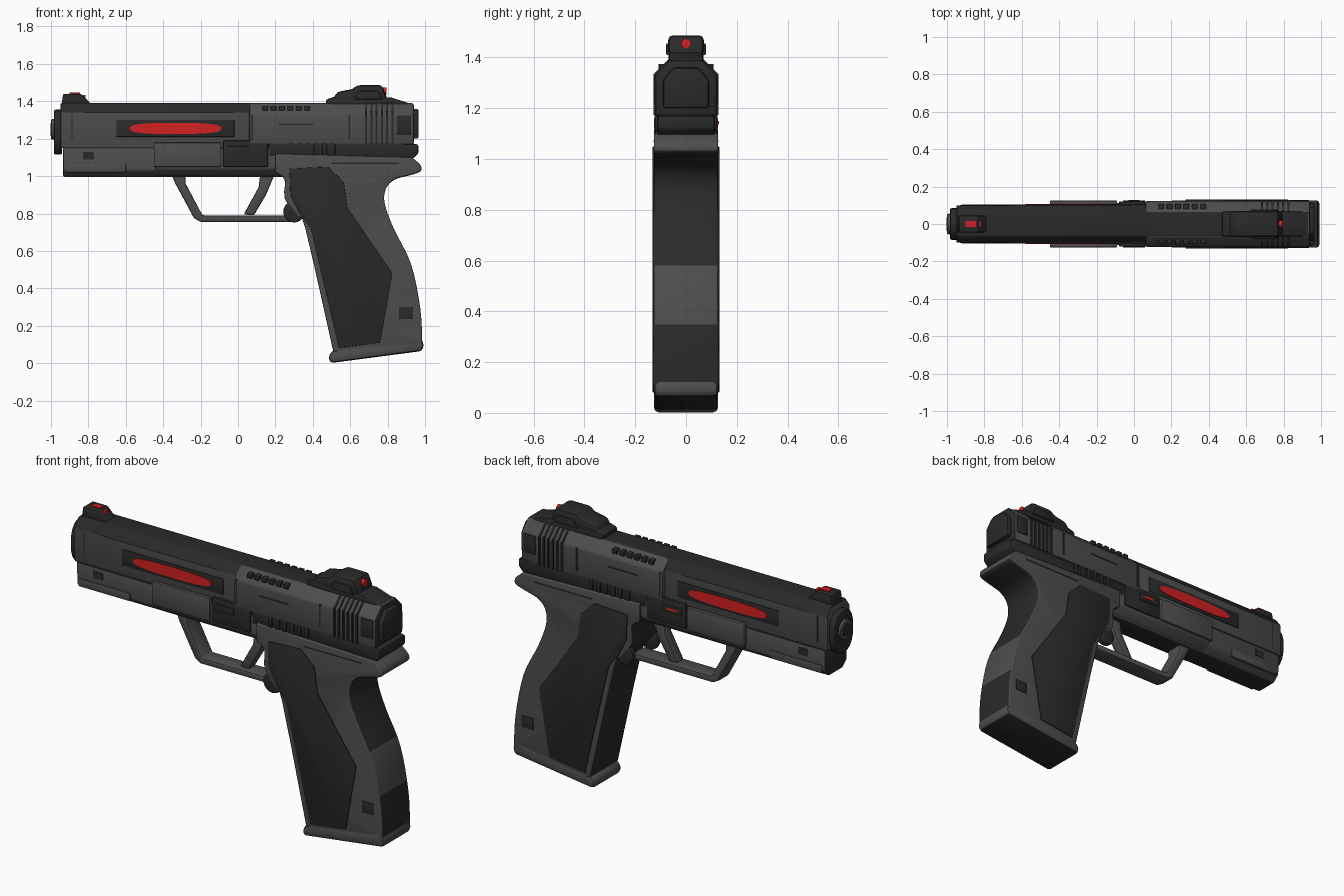
import bpy, bmesh, math
from mathutils import Vector

cube = bpy.data.objects.get("Cube")
if cube:
    bpy.data.objects.remove(cube)


def material(name, r, g, b):
    m = bpy.data.materials.new(name)
    m.use_nodes = True
    m.diffuse_color = (r, g, b, 1)
    node = next(n for n in m.node_tree.nodes if n.type == 'BSDF_PRINCIPLED')
    node.inputs["Base Color"].default_value = (r, g, b, 1)
    node.inputs["Roughness"].default_value = 0.6
    return m


GREY = material("gunmetal grey", .075, .075, .075)
DARK = material("charcoal", .023, .023, .023)
RED = material("signal red", .65, .015, .015)


def prism(name, pts, lo, hi, mat, bevel=0.0, axis='y', rule=None, alt=DARK, segments=2):
    """Extrude an outline: (x, z) along y, (y, z) along x, or (x, y) along z."""
    place = {'y': lambda p, d: (p[0], d, p[1]),
             'x': lambda p, d: (d, p[0], p[1]),
             'z': lambda p, d: (p[0], p[1], d)}[axis]
    bm = bmesh.new()
    a = [bm.verts.new(place(p, lo)) for p in pts]
    b = [bm.verts.new(place(p, hi)) for p in pts]
    bm.faces.new(a)
    bm.faces.new(b[::-1])
    for i in range(len(pts)):
        j = (i + 1) % len(pts)
        bm.faces.new((a[j], a[i], b[i], b[j]))
    bmesh.ops.recalc_face_normals(bm, faces=bm.faces[:])
    if bevel:
        sharp = [e for e in bm.edges if e.calc_face_angle(0) > math.radians(35)]
        bmesh.ops.bevel(bm, geom=sharp, offset=bevel, segments=segments,
                        profile=.5, affect='EDGES', clamp_overlap=True)
    bm.normal_update()
    if rule:
        for f in bm.faces:
            f.material_index = int(rule(f.normal, f.calc_center_median()))
    mesh = bpy.data.meshes.new(name)
    bm.to_mesh(mesh)
    bm.free()
    mesh.materials.append(mat)
    mesh.materials.append(alt)
    obj = bpy.data.objects.new(name, mesh)
    bpy.context.collection.objects.link(obj)
    bpy.ops.object.select_all(action='DESELECT')
    obj.select_set(True)
    bpy.context.view_layer.objects.active = obj
    bpy.ops.object.shade_smooth_by_angle(angle=math.radians(32))
    return obj


def rect(x0, x1, z0, z1):
    return [(x0, z0), (x1, z0), (x1, z1), (x0, z1)]


def mirrored(half):
    """Close a half section about y = 0."""
    return half + [(-y, z) for y, z in reversed(half)]


def oval(cx, cz, rx, rz, n=20, power=1.0):
    def bend(v):
        return math.copysign(abs(v) ** power, v)
    angles = [math.tau * i / n for i in range(n)]
    return [(cx + rx * bend(math.cos(t)), cz + rz * bend(math.sin(t))) for t in angles]


def plates(name, pts, half, mat, thick=.006, bevel=0.0):
    """The same plate on both flanks."""
    for side, s in (("front", -1), ("back", 1)):
        prism(side + "_" + name, pts, s * (half - .01), s * (half + thick), mat, bevel)


def smooth_path(pts, steps=4):
    """Catmull-Rom curve through the points."""
    p = [Vector(q) for q in [pts[0]] + pts + [pts[-1]]]
    out = []
    for a, b, c, d in zip(p, p[1:], p[2:], p[3:]):
        for i in range(steps):
            t = i / steps
            v = b + (c - a) * t / 2 + (2 * a - 5 * b + 4 * c - d) * t * t / 2 \
                + (3 * b - a - 3 * c + d) * t ** 3 / 2
            out.append(tuple(v))
    return out + [pts[-1]]


def top_dark(n, c):
    return n.z > .3


# Slide: slim front, wider rear, chamfered top
SLIM = mirrored([(.1, 1.15), (.1, 1.34), (.065, 1.39)])
WIDE = mirrored([(.122, 1.17), (.122, 1.33), (.065, 1.39)])
prism("slide_front", SLIM, -.95, .1, GREY, .008, 'x', top_dark)
prism("slide_rear", WIDE, .06, .94, GREY, .01, 'x',
      lambda n, c: n.z > .9 or n.x > .5)
prism("slide_back_plate", mirrored([(.09, 1.2), (.09, 1.31), (.05, 1.36)]),
      .92, .965, DARK, .01, 'x')

# Muzzle
prism("muzzle_collar", oval(0, 1.235, .085, .12, 20, .8), -.985, -.94, DARK, .01, 'x')
prism("barrel_rim", oval(0, 1.25, .055, .055), -1, -.97, GREY, .008, 'x')
prism("barrel_bore", oval(0, 1.25, .035, .035), -1.002, -.98, DARK, 0, 'x')

# Lower frame and rail
prism("dust_cover", mirrored([(.06, .995), (.1, 1.03), (.1, 1.155)]),
      -.935, .3, GREY, .01, 'x', lambda n, c: n.z < -.9 or n.x < -.9)
prism("frame_middle", mirrored([(.07, 1), (.112, 1.04), (.112, 1.15)]),
      -.44, .34, GREY, .01, 'x', lambda n, c: n.z < -.9)
plates("frame_panel", rect(-.45, -.09, 1.05, 1.18), .112, GREY, .013, .006)
plates("takedown_block", rect(-.08, .16, 1.05, 1.19), .112, DARK, .008, .005)
plates("takedown_lever", rect(-.06, .06, 1.12, 1.16), .118, DARK, .008, .003)
prism("indicator_mark", rect(-.03, .03, 1.135, 1.15), .12, .129, RED)
plates("rail_slot", rect(-.83, -.77, 1.09, 1.13), .1, DARK, .003)
plates("rail_step", rect(-.92, -.6, 1.02, 1.065), .098, GREY, .007, .004)
plates("slide_seam", rect(-.93, -.45, 1.148, 1.156), .1, DARK, .002)

# Rear frame band and grip
prism("rear_band", [(.16, 1.1), (.93, 1.09), (.965, 1.12), (.965, 1.17), (.8, 1.19), (.16, 1.19)],
      -.114, .114, DARK, .012)
back = smooth_path([(.93, 1.1), (.975, 1.06), (.975, 1.025), (.92, 1.005), (.835, .98),
                    (.79, .93), (.785, .85), (.835, .715), (.925, .53), (.975, .29), (.985, .1)])
front = smooth_path([(.51, .06), (.36, .72), (.32, .78), (.25, .88), (.25, .98), (.2, 1.02)], 3)


def grip_rule(n, c):
    strap = n.x > .8 and (.1 < c.z < .34 or .6 < c.z < .8)
    return n.x < -.5 or strap or (n.z < -.2 and c.x > .8) or (n.x > .6 and .8 < c.z < 1)


prism("grip", back + front + [(.2, 1.12)], -.126, .126, GREY, .035, 'y', grip_rule, segments=3)
plates("grip_panel", [(.275, 1.04), (.48, 1.05), (.565, .97), (.585, .83), (.825, .48),
                      (.76, .11), (.54, .08), (.39, .72), (.33, .8), (.28, .9)],
       .126, DARK, .005, .003)
plates("grip_notch", rect(.86, .935, .235, .3), .126, DARK, .003, .002)
prism("magazine_base", [(.49, .0), (.985, .065), (.995, .1), (.97, .15), (.53, .085), (.485, .045)],
      -.126, .126, GREY, .018, 'y', lambda n, c: n.z < -.7)
plates("release_button", oval(.3, .81, .058, .058), .106, DARK, .02, .008)
plates("frame_line", rect(.5, .86, 1.066, 1.072), .126, DARK, .002)

# Trigger guard and trigger
prism("trigger_guard", [(-.36, 1.02), (-.335, .96), (-.235, .775), (-.2, .755), (.3, .755),
                        (.3, .79), (-.19, .79), (-.28, .96), (-.28, 1.02)],
      -.05, .05, GREY, .01)
prism("trigger", [(.12, 1.02), (.11, .94), (.03, .795), (.085, .79), (.15, .9), (.2, 1.02)],
      -.03, .03, GREY, .01)

# Glowing side windows
plates("window_frame", rect(-.65, -.02, 1.21, 1.3), .1, DARK, .004, .002)
plates("window_glow", oval(-.335, 1.255, .245, .03, 24, .7), .104, RED, .004)

# Slide serrations, vents and seams
for i in range(6):
    x = .68 + i * .028
    prism(f"serration_{i + 1}", [(y * 1.05, z + .003) for y, z in WIDE],
          x, x + .011, DARK, 0, 'x')
plates("rear_patch", rect(.85, .925, 1.22, 1.325), .122, DARK, .004, .003)
plates("slide_joint", rect(.072, .08, 1.19, 1.33), .122, DARK, .002)
plates("front_joint", rect(-.89, -.884, 1.19, 1.33), .1, DARK, .002)
plates("rear_joint", rect(.59, .6, 1.2, 1.33), .122, DARK, .003)
for i in range(6):
    x = .13 + i * .045
    for s in (-1, 1):
        prism(f"vent_{i + 1}_{s}", rect(x, x + .03, 1.35, 1.375), s * .07, s * .108, DARK, .003)
    plates(f"band_rib_{i + 1}", rect(x + .14, x + .165, 1.115, 1.18), .114, DARK, .008, .003)
plates("slide_groove", rect(.22, .4, 1.272, 1.28), .122, DARK, .002)

# Rear optic
prism("optic_base", [(.47, 1.38), (.47, 1.41), (.52, 1.425), (.82, 1.42), (.93, 1.385), (.93, 1.36)],
      -.068, .068, DARK, .012)
prism("optic_body", [(.5, 1.4), (.53, 1.45), (.61, 1.465), (.64, 1.487), (.77, 1.487), (.8, 1.41)],
      -.07, .07, DARK, .018)
plates("optic_cheek", [(.62, 1.41), (.65, 1.455), (.75, 1.455), (.77, 1.41)], .07, DARK, .008, .004)
prism("optic_dot", oval(0, 1.455, .02, .02, 12), .77, .795, RED, 0, 'x')

# Front sight
prism("front_sight", [(-.945, 1.37), (-.935, 1.44), (-.84, 1.44), (-.79, 1.39), (-.79, 1.37)],
      -.045, .045, DARK, .008)
prism("front_sight_dot", rect(-.9, -.845, -.017, .017), 1.43, 1.446, RED, 0, 'z')
prism("front_sight_insert", rect(-.015, .015, 1.405, 1.435), -.83, -.815, RED, 0, 'x')
